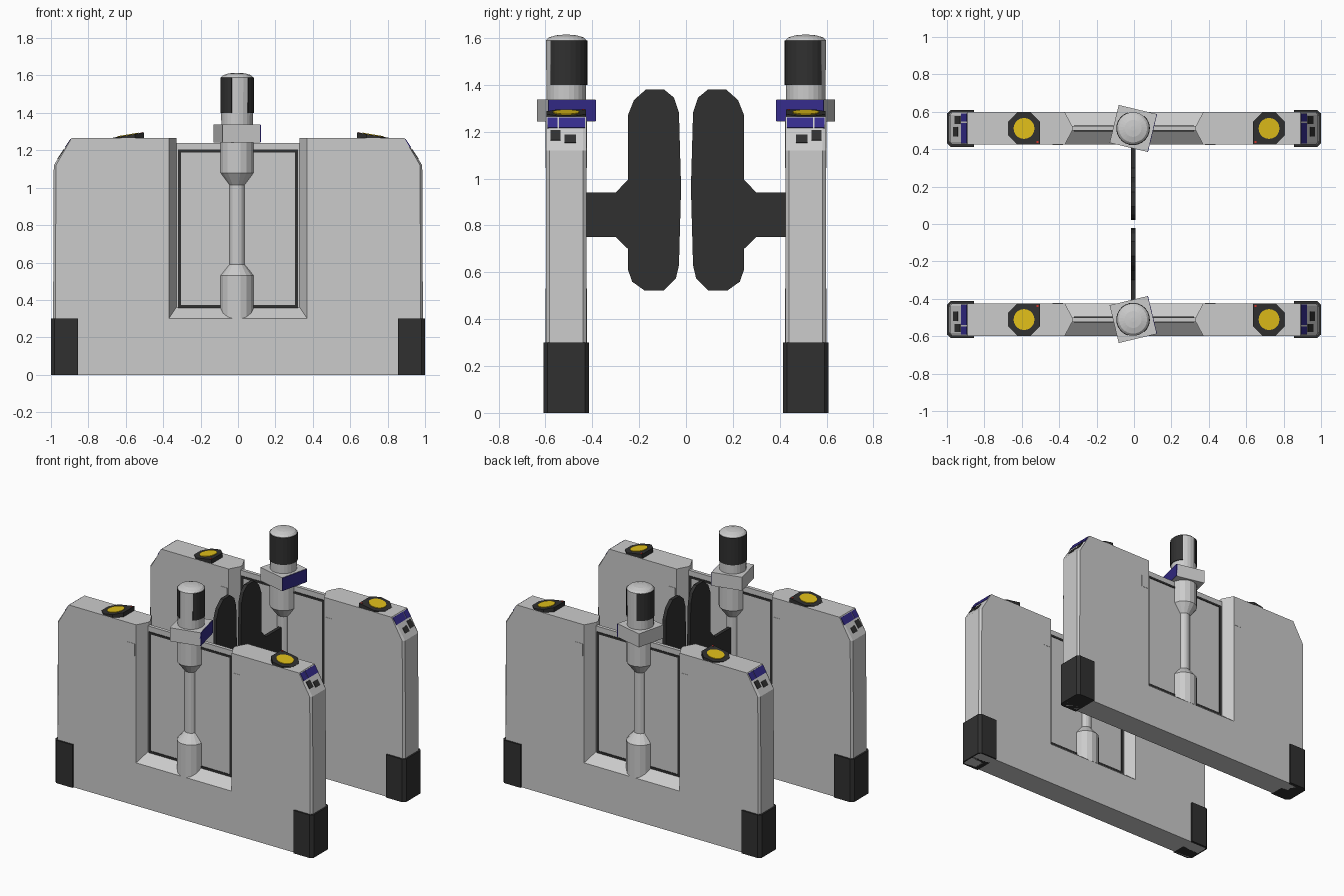
import bpy, bmesh
from math import sin, cos, radians, pi

if "Cube" in bpy.data.objects:
    bpy.data.objects.remove(bpy.data.objects["Cube"])


def material(name, rgb):
    m = bpy.data.materials.new(name)
    m.diffuse_color = (*rgb, 1)
    m.use_nodes = True
    m.node_tree.nodes["Principled BSDF"].inputs["Base Color"].default_value = m.diffuse_color
    return m


BLACK = material("black_plastic", (0.03, 0.03, 0.03))
YELLOW = material("yellow", (0.75, 0.52, 0.01))
BLUE = material("screen_blue", (0.035, 0.025, 0.26))
RED = material("red", (0.7, 0.03, 0.02))

side, label = 1, "front"      # current barrier: 1 = front, -1 = its mirror at the back
CY = 0.511                    # barrier centre line


def loft(name, loops, mat=None):
    """Skin equal-length point loops and cap both ends; local y=0 is the barrier centre."""
    bm = bmesh.new()
    rings = [[bm.verts.new((x, side * (y - CY), z)) for x, y, z in l] for l in loops]
    n = len(rings[0])
    for a, b in zip(rings, rings[1:]):
        for i in range(n):
            j = (i + 1) % n
            bm.faces.new((a[i], a[j], b[j], b[i]))
    bm.faces.new(rings[0])
    bm.faces.new(rings[-1])
    bmesh.ops.recalc_face_normals(bm, faces=bm.faces)
    me = bpy.data.meshes.new(name)
    bm.to_mesh(me)
    bm.free()
    ob = bpy.data.objects.new(f"{label}_{name}", me)
    bpy.context.collection.objects.link(ob)
    if mat:
        me.materials.append(mat)
    return ob


def prism(name, pts, z0, z1, mat=None):
    return loft(name, [[(x, y, z) for x, y in pts] for z in (z0, z1)], mat)


def box(name, x0, x1, y0, y1, z0, z1, mat=None):
    return prism(name, [(x0, y0), (x1, y0), (x1, y1), (x0, y1)], z0, z1, mat)


def revolve(name, profile, cx, n=16, mat=None):
    return loft(name, [[(cx + r * cos(2 * pi * (i + .5) / n), r * sin(2 * pi * (i + .5) / n), z)
                        for i in range(n)] for r, z in profile], mat)


def body():
    # U-shaped cabinet whose window narrows towards the middle plane
    half = 0.0865
    loops = []
    for y in (-half, -0.072, -0.012, 0.012, 0.072, half):
        t = (half - abs(y)) / (half - 0.012)
        end = 0.012 if abs(y) == half else 0
        wx, wz = 0.37 - 0.04 * t, 0.30 + 0.06 * t
        right = [(0.99 - end, 0), (0.985 - end, 1.12), (0.89, 1.265), (wx, 1.265), (wx, wz)]
        pts = right + [(-x, z) for x, z in reversed(right)]
        loops.append([(x, y, z) for x, z in pts])
    loft("cabinet", loops)


def window():
    box("window_panel", -0.335, 0.335, -0.012, 0.012, 0.33, 1.24)
    for f in (-1, 1):
        y0, y1 = f * 0.010, f * 0.016
        for s in (-1, 1):
            box("window_seal_side", s * 0.305, s * 0.322, y0, y1, 0.357, 1.203, BLACK)
        for z in (0.357, 1.188):
            box("window_seal_bar", -0.305, 0.305, y0, y1, z, z + 0.015, BLACK)


def end_patch(name, s, t0, t1, y0, y1, mat):
    # thin plate lying on the sloped end of the cabinet
    def p(t, y, h):
        return (s * (0.89 + 0.095 * t + 0.84 * h), y, 1.265 - 0.145 * t + 0.55 * h)
    loft(name, [[p(t0, y0, h), p(t1, y0, h), p(t1, y1, h), p(t0, y1, h)]
                for h in (-0.003, 0.003)], mat)


def reader(cx, d):
    # tilted reader pad, raised on the side facing the middle (direction d)
    c, k = 0.085, 0.036
    pts = [(c, c), (k, c), (-k, c), (-c, k), (-c, -k), (-k, -c), (k, -c), (c, -k)]

    def top(u):
        return 1.281 + 0.17 * u
    loft("reader_base", [[(cx + d * u, v, 1.255) for u, v in pts],
                         [(cx + d * u, v, top(u)) for u, v in pts]], BLACK)
    ring = [(0.056 * cos(a * pi / 10), 0.056 * sin(a * pi / 10)) for a in range(20)]
    loft("reader_disc", [[(cx + d * u, v, top(u) + h) for u, v in ring]
                         for h in (-0.002, 0.004)], YELLOW)
    dot = [(0.067, 0.067), (0.077, 0.067), (0.077, 0.077), (0.067, 0.077)]
    loft("reader_light", [[(cx + d * u, v, top(u) + h) for u, v in dot]
                          for h in (-0.002, 0.003)], RED)


def post():
    cx = -0.005
    revolve("post", [(0.09, 0.30), (0.09, 0.53), (0.042, 0.59), (0.042, 1.015),
                     (0.09, 1.08), (0.09, 1.26)], cx)
    revolve("post_head", [(0.085, 1.32), (0.087, 1.59), (0.075, 1.602),
                          (0.045, 1.611), (0.012, 1.614)], cx, 24)
    # dark sensor window wrapped round the head, open at one strip
    arc = [radians(-48 + 299 * i / 20) for i in range(21)]
    pts = [(cx + 0.09 * cos(a), 0.09 * sin(a)) for a in arc]
    pts += [(cx + 0.078 * cos(a), 0.078 * sin(a)) for a in reversed(arc)]
    prism("sensor_window", pts, 1.40, 1.588, BLACK)
    # turned square box with a screen on its right face
    a = radians(13.5)

    def turn(u, v):
        return (cx + u * cos(a) - v * sin(a), u * sin(a) + v * cos(a))
    h = 0.104
    prism("post_box", [turn(*p) for p in ((-h, -h), (h, -h), (h, h), (-h, h))], 1.243, 1.337)
    prism("post_screen", [turn(*p) for p in ((h - .005, -h), (h + .003, -h),
                                             (h + .003, h), (h - .005, h))], 1.245, 1.335, BLUE)


def flap():
    # swing blade with its arm, profile in y and z
    prof = [(-0.51, 0.94), (-0.30, 0.94), (-0.248, 0.995), (-0.248, 1.27), (-0.222, 1.335),
            (-0.171, 1.38), (-0.094, 1.38), (-0.051, 1.345), (-0.03, 1.28), (-0.021, 0.96),
            (-0.03, 0.63), (-0.043, 0.575), (-0.094, 0.523), (-0.178, 0.523), (-0.23, 0.56),
            (-0.248, 0.613), (-0.248, 0.70), (-0.30, 0.75), (-0.51, 0.75)]
    loft("flap", [[(x, y + CY, z) for y, z in prof] for x in (-0.017, 0.007)], BLACK)


for side, label in ((1, "front"), (-1, "back")):
    body()
    window()
    post()
    flap()
    reader(-0.588, 1)
    reader(0.722, -1)
    for s in (-1, 1):
        # corner foot with chamfered outer edges
        foot = [(0.855, -0.098), (0.98, -0.098), (1.0, -0.08), (1.0, 0.08), (0.98, 0.098), (0.855, 0.098)]
        prism("corner_foot", [(s * x, y) for x, y in foot], 0, 0.3, BLACK)
        # screens and slots on the sloped end
        end_patch("end_screen_small", s, 0.04, 0.34, -0.08, -0.037, BLUE)
        end_patch("end_screen_large", s, 0.04, 0.34, -0.03, 0.08, BLUE)
        end_patch("end_slot_outer", s, 0.41, 0.71, -0.067, -0.024, BLACK)
        end_patch("end_slot_inner", s, 0.54, 0.78, -0.007, 0.042, BLACK)
        # small cover plates beside the window on both faces
        for f in (-1, 1):
            box("cover_plate", s * 0.38, s * 0.435, f * 0.083, f * 0.0885, 1.045, 1.13)
